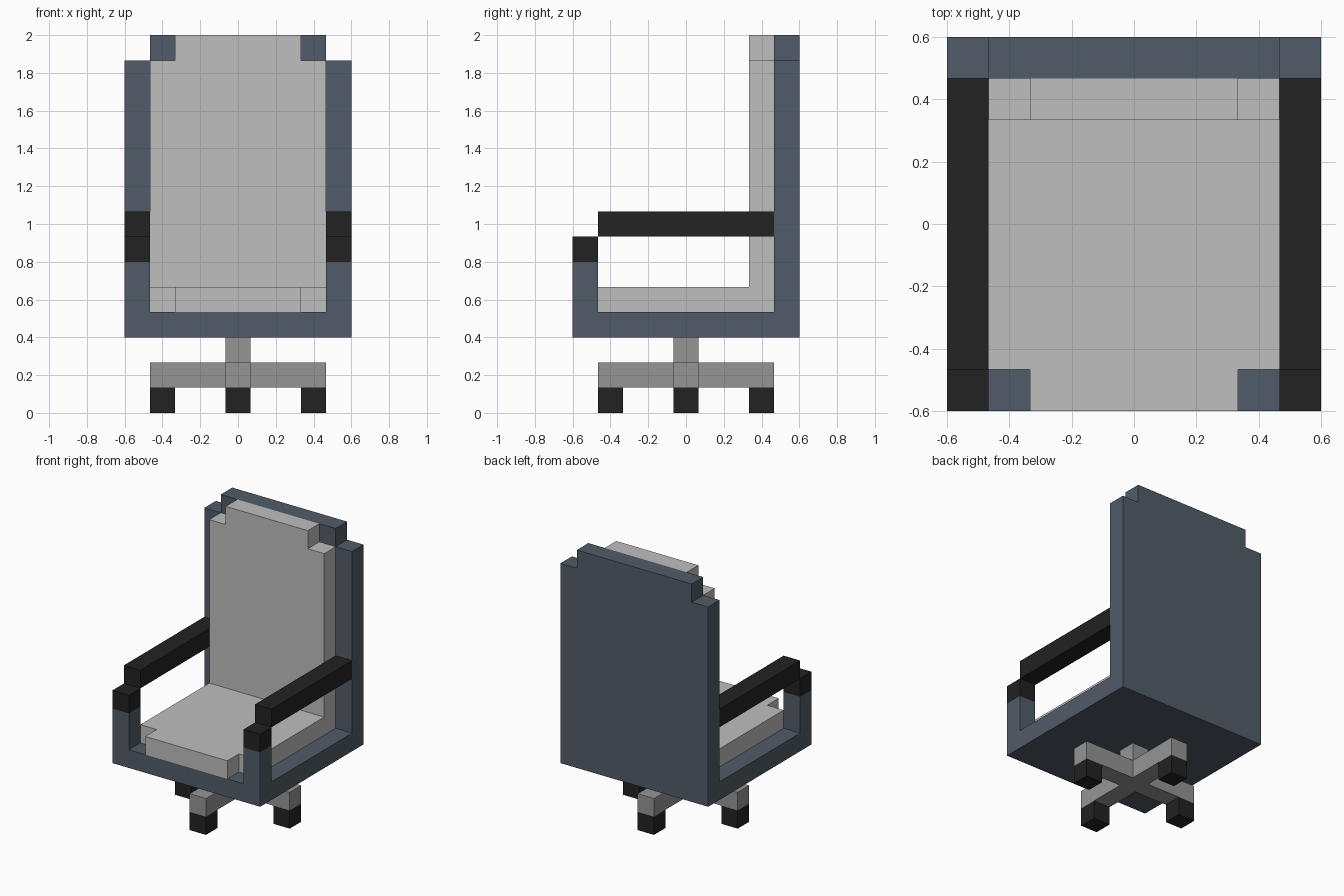
import bpy
import bmesh
from mathutils import Vector

cube = bpy.data.objects.get("Cube")
if cube:
    bpy.data.objects.remove(cube, do_unlink=True)

U = 2 / 15  # block size: the chair is 9 x 9 x 15 blocks


def material(name, rgb):
    """Flat material from 0-255 sRGB values."""
    lin = [((c / 255 + 0.055) / 1.055) ** 2.4 for c in rgb]
    m = bpy.data.materials.new(name)
    m.use_nodes = True
    m.diffuse_color = (*lin, 1)
    bsdf = m.node_tree.nodes["Principled BSDF"]
    bsdf.inputs["Base Color"].default_value = (*lin, 1)
    bsdf.inputs["Roughness"].default_value = 0.8
    return m


SLATE = material("slate_blue", (81, 92, 104))
FABRIC = material("light_grey", (191, 191, 191))
METAL = material("mid_grey", (149, 149, 149))
BLACK = material("black", (34, 34, 34))


def prism(name, outline, axis, start, end, mat):
    """Extrude a flat outline (in blocks) along y or z from start to end."""
    bm = bmesh.new()
    if axis == "z":
        pts = [Vector((a, b, start)) for a, b in outline]
        step = Vector((0, 0, end - start))
    else:
        pts = [Vector((a, start, b)) for a, b in outline]
        step = Vector((0, end - start, 0))
    face = bm.faces.new([bm.verts.new(p * U) for p in pts])
    result = bmesh.ops.extrude_face_region(bm, geom=[face], use_keep_orig=True)
    moved = [g for g in result["geom"] if isinstance(g, bmesh.types.BMVert)]
    bmesh.ops.translate(bm, verts=moved, vec=step * U)
    bmesh.ops.recalc_face_normals(bm, faces=bm.faces)
    mesh = bpy.data.meshes.new(name)
    bm.to_mesh(mesh)
    bm.free()
    mesh.materials.append(mat)
    ob = bpy.data.objects.new(name, mesh)
    bpy.context.collection.objects.link(ob)
    return ob


def box(name, x, y, z, mat):
    outline = [(x[0], y[0]), (x[1], y[0]), (x[1], y[1]), (x[0], y[1])]
    return prism(name, outline, "z", z[0], z[1], mat)


def notched(half, low, high, notch):
    """Rectangle with both corners at the 'high' end cut by one block."""
    step = high - notch
    right = [(half, low), (half, step), (half - 1, step), (half - 1, high)]
    return right + [(-a, b) for a, b in reversed(right)]


# Five-point base: cross, column and four feet
q = [(0.5, 0.5), (0.5, 3.5), (-0.5, 3.5)]
cross = []
for _ in range(4):
    cross += q
    q = [(-b, a) for a, b in q]
prism("base_cross", cross, "z", 1, 2, METAL)
box("column", (-0.5, 0.5), (-0.5, 0.5), (2, 3), METAL)
for name, cx, cy in (("front", 0, -3), ("back", 0, 3), ("left", 3, 0), ("right", -3, 0)):
    box(name + "_foot", (cx - 0.5, cx + 0.5), (cy - 0.5, cy + 0.5), (0, 1), BLACK)

# Seat pan and backrest shell
box("seat_pan", (-4.5, 4.5), (-4.5, 3.5), (3, 4), SLATE)
prism("back_shell", notched(4.5, 3, 15, 1), "y", 3.5, 4.5, SLATE)

# Cushions with notched corners
prism("seat_cushion", notched(3.5, 2.5, -4.5, -1), "z", 4, 5, FABRIC)
prism("back_cushion", notched(3.5, 4, 15, 1), "y", 2.5, 3.5, FABRIC)

# Arms on both sides
for side, x in (("left", (3.5, 4.5)), ("right", (-4.5, -3.5))):
    box(side + "_arm_post", x, (-4.5, -3.5), (4, 6), SLATE)
    box(side + "_arm_cap", x, (-4.5, -3.5), (6, 7), BLACK)
    box(side + "_armrest", x, (-3.5, 3.5), (7, 8), BLACK)
